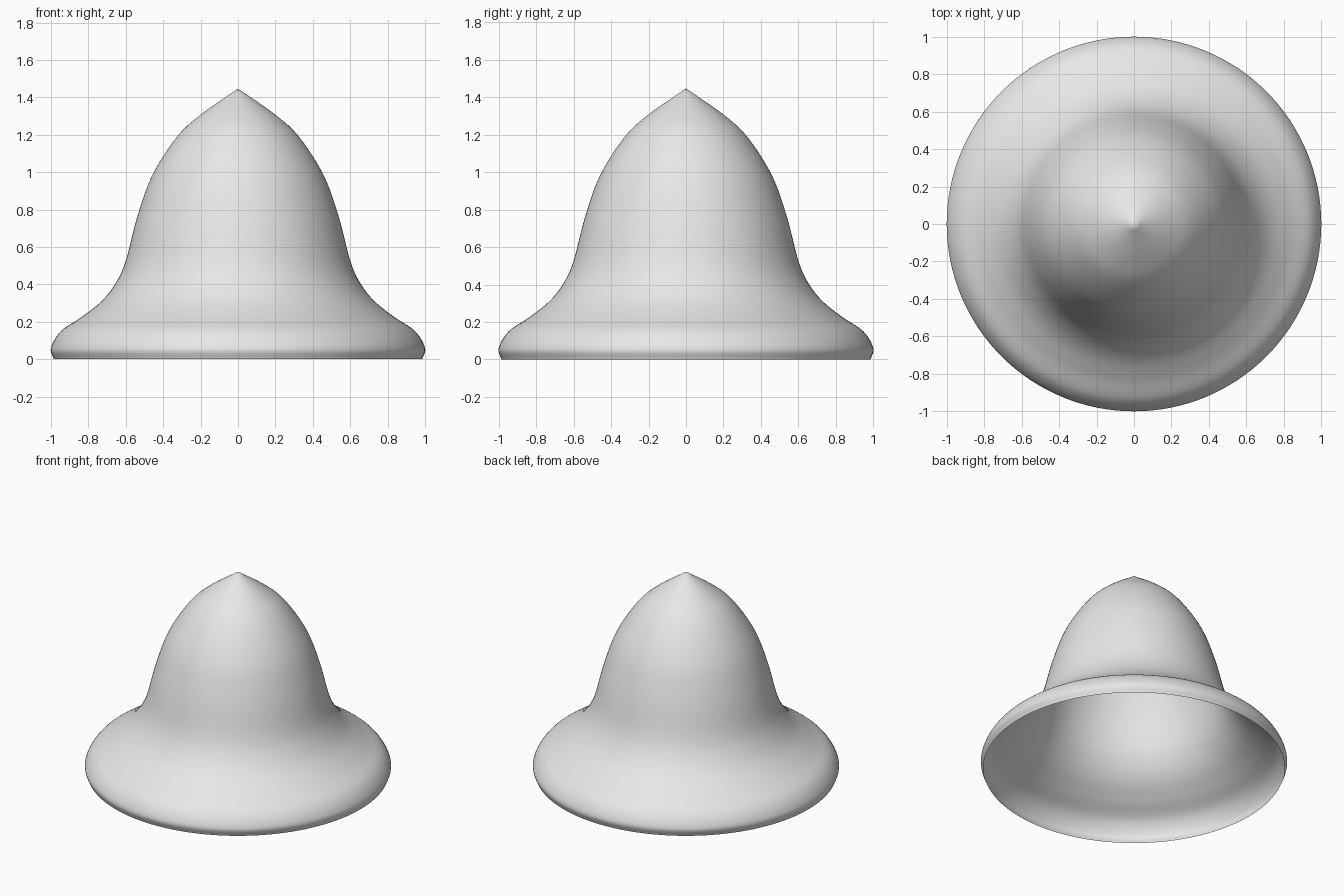
import bpy
import bmesh
from math import sin, cos, pi
from mathutils import Vector

SEGMENTS = 128
STEPS = 6

default = bpy.data.objects.get("Cube")
if default:
    bpy.data.objects.remove(default, do_unlink=True)

# Bell outline, radius and height, from the rim to the pointed crown
OUTLINE = [(0.985, 0), (1.0, 0.06), (0.947, 0.15), (0.834, 0.227),
           (0.727, 0.313), (0.652, 0.41), (0.6, 0.527), (0.54, 0.757),
           (0.46, 0.98), (0.33, 1.185), (0.203, 1.305), (0, 1.447)]


def smooth_outline(points, steps):
    """Catmull-Rom curve through the outline points."""
    p = [Vector(q) for q in points]
    p = [2 * p[0] - p[1]] + p + [2 * p[-1] - p[-2]]
    curve = []
    for a, b, c, d in zip(p, p[1:], p[2:], p[3:]):
        for i in range(steps):
            t = i / steps
            curve.append(b + (c - a) * t / 2
                         + (2 * a - 5 * b + 4 * c - d) * t * t / 2
                         + (3 * b - a - 3 * c + d) * t ** 3 / 2)
    return curve


# Plain grey surface
grey = bpy.data.materials.new("light_grey")
grey.use_nodes = True
colour = (0.8, 0.8, 0.8, 1)
grey.diffuse_color = colour
grey.node_tree.nodes["Principled BSDF"].inputs["Base Color"].default_value = colour

# Open bell shell: stacked rings closed by a fan at the tip
bm = bmesh.new()
rings = []
for r, z in smooth_outline(OUTLINE, STEPS):
    angles = [2 * pi * i / SEGMENTS for i in range(SEGMENTS)]
    rings.append([bm.verts.new((r * cos(a), r * sin(a), z)) for a in angles])
tip = bm.verts.new((0, 0, OUTLINE[-1][1]))
for i in range(SEGMENTS):
    j = (i + 1) % SEGMENTS
    for low, high in zip(rings, rings[1:]):
        bm.faces.new((low[i], low[j], high[j], high[i]))
    bm.faces.new((rings[-1][i], rings[-1][j], tip))
for face in bm.faces:
    face.smooth = True

mesh = bpy.data.meshes.new("bell_shell")
bm.to_mesh(mesh)
bm.free()
mesh.materials.append(grey)
bell = bpy.data.objects.new("bell_shell", mesh)
bpy.context.collection.objects.link(bell)
